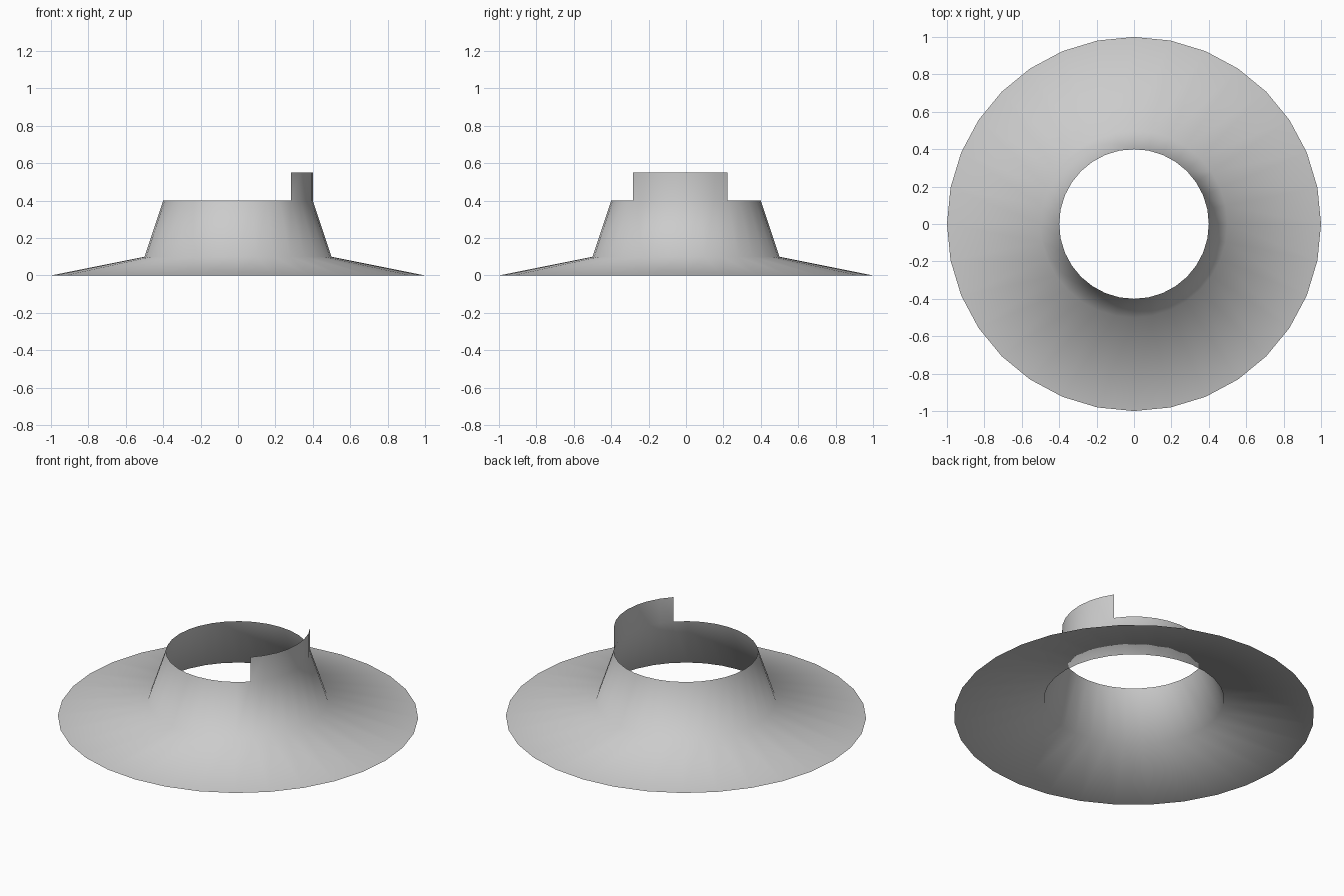
import bpy, bmesh, math

if "Cube" in bpy.data.objects:
    bpy.data.objects.remove(bpy.data.objects["Cube"])

SIDES = 32
PROFILE = [(1.0, 0.0), (0.5, 0.1), (0.4, 0.4)]   # radius, height
TAB_FIRST, TAB_LAST, TAB_TOP = -4, 3, 0.55       # raised tab, -45 to 33.75 degrees

grey = bpy.data.materials.new("light_grey")
grey.diffuse_color = (0.6, 0.6, 0.6, 1)
grey.use_nodes = True
grey.node_tree.nodes["Principled BSDF"].inputs["Base Color"].default_value = grey.diffuse_color


def ring_point(bm, radius, z, i):
    a = 2 * math.pi * i / SIDES
    return bm.verts.new((radius * math.cos(a), radius * math.sin(a), z))


bm = bmesh.new()

# Flared brim and collar: open single-sheet surface of revolution
rings = [[ring_point(bm, r, z, i) for i in range(SIDES)] for r, z in PROFILE]
for low, high in zip(rings, rings[1:]):
    for i in range(SIDES):
        j = (i + 1) % SIDES
        bm.faces.new((low[i], low[j], high[j], high[i]))

# Upright tab standing on the collar rim
rim = rings[-1]
top = {i: ring_point(bm, PROFILE[-1][0], TAB_TOP, i) for i in range(TAB_FIRST, TAB_LAST + 1)}
for i in range(TAB_FIRST, TAB_LAST):
    bm.faces.new((rim[i % SIDES], rim[(i + 1) % SIDES], top[i + 1], top[i]))

for f in bm.faces:
    f.smooth = True
mesh = bpy.data.meshes.new("flared_collar")
bm.to_mesh(mesh)
bm.free()
mesh.materials.append(grey)
bpy.context.collection.objects.link(bpy.data.objects.new("flared_collar", mesh))
